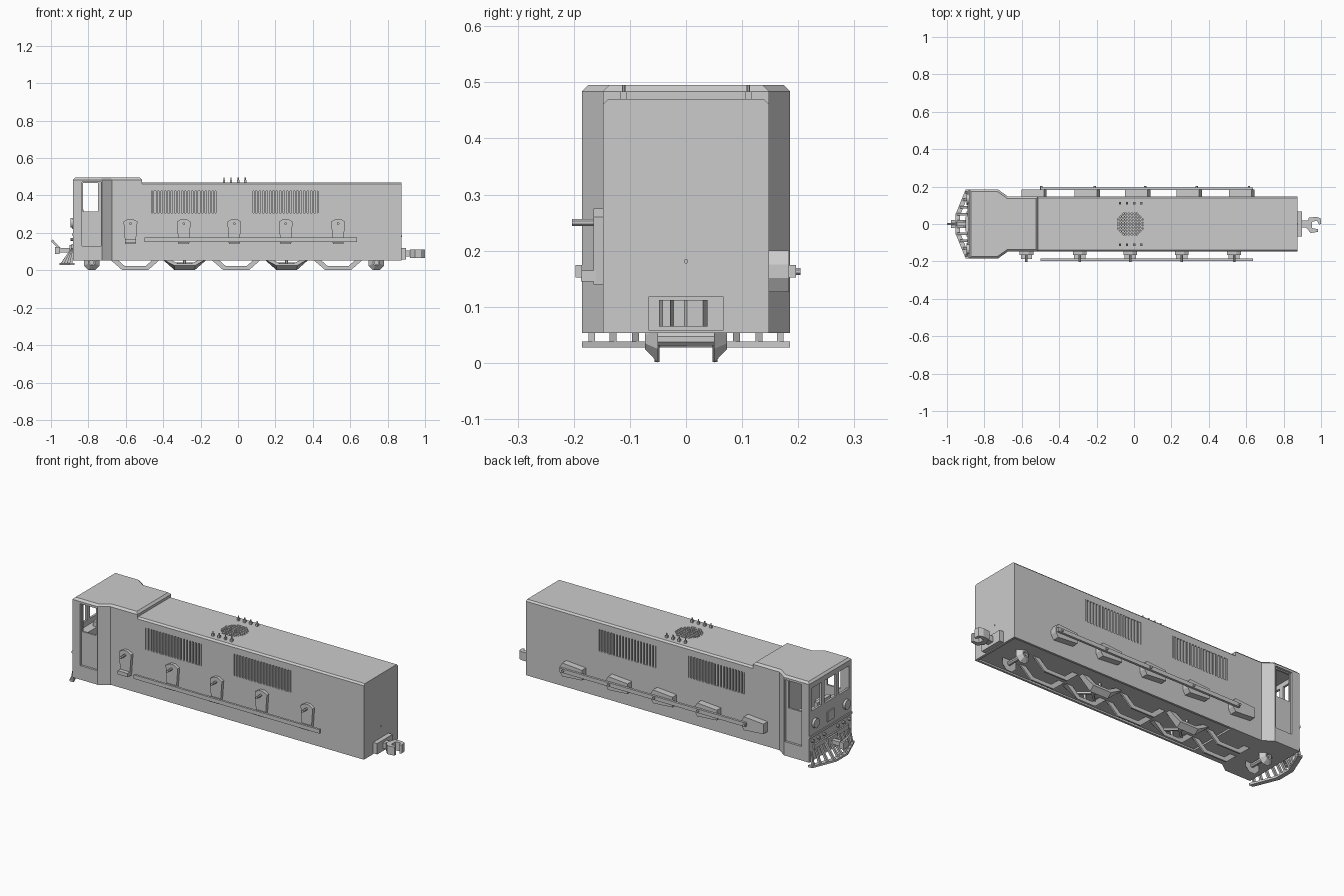
import bpy, bmesh, math
from mathutils import Vector, Matrix

if "Cube" in bpy.data.objects:
    bpy.data.objects.remove(bpy.data.objects["Cube"], do_unlink=True)

GREY = (0.6, 0.6, 0.6, 1)
mat = bpy.data.materials.new("plain_grey")
mat.use_nodes = True
mat.diffuse_color = GREY
mat.node_tree.nodes["Principled BSDF"].inputs["Base Color"].default_value = GREY


def finish(name, bm):
    bmesh.ops.recalc_face_normals(bm, faces=bm.faces)
    me = bpy.data.meshes.new(name)
    bm.to_mesh(me)
    bm.free()
    me.materials.append(mat)
    ob = bpy.data.objects.new(name, me)
    bpy.context.collection.objects.link(ob)
    return ob


def prism(name, pts, axis, a, b, top_bevel=0):
    """Extrude a flat outline from a to b; outline is in the other two axes."""
    place = {"x": lambda p, t: (t, p[0], p[1]),
             "y": lambda p, t: (p[0], t, p[1]),
             "z": lambda p, t: (p[0], p[1], t)}[axis]
    bm = bmesh.new()
    face = bm.faces.new([bm.verts.new(place(p, a)) for p in pts])
    out = bmesh.ops.extrude_face_region(bm, geom=[face])["geom"]
    shift = Vector(place((0, 0), b - a))
    bmesh.ops.translate(bm, vec=shift, verts=[v for v in out if isinstance(v, bmesh.types.BMVert)])
    if top_bevel:
        edges = [e for e in bm.edges if all(abs(v.co.z - b) < 1e-5 for v in e.verts)]
        bmesh.ops.bevel(bm, geom=edges, offset=top_bevel, segments=1, affect="EDGES")
    return finish(name, bm)


def box(name, x0, x1, y0, y1, z0, z1):
    return prism(name, [(x0, y0), (x1, y0), (x1, y1), (x0, y1)], "z", z0, z1)


def rod(name, p, q, r1, r2=None, sides=8):
    p, q = Vector(p), Vector(q)
    d = q - p
    bm = bmesh.new()
    m = Matrix.Translation((p + q) / 2) @ d.to_track_quat("Z", "Y").to_matrix().to_4x4()
    m = m @ Matrix.Rotation(math.pi / sides, 4, "Z")
    bmesh.ops.create_cone(bm, cap_ends=True, segments=sides, radius1=r1,
                          radius2=r1 if r2 is None else r2, depth=d.length, matrix=m)
    return finish(name, bm)


def cut(ob, cutters):
    for c in cutters:
        mod = ob.modifiers.new("cut", "BOOLEAN")
        mod.object, mod.operation, mod.solver = c, "DIFFERENCE", "EXACT"
    bpy.context.view_layer.update()
    me = bpy.data.meshes.new_from_object(ob.evaluated_get(bpy.context.evaluated_depsgraph_get()))
    ob.modifiers.clear()
    ob.data = me
    for c in cutters:
        bpy.data.objects.remove(c, do_unlink=True)


# Long hood with chamfered roof edges, louvre openings and a roof fan well
hood = prism("hood", [(-.148, .053), (.148, .053), (.148, .461), (.139, .47), (-.139, .47), (-.148, .461)],
             "x", -.52, .873)
louvres = [(-.462, -.118), (.08, .428)]
fan_x = -.02
cutters = [box("underside_recess", -.49, .86, -.136, .136, .04, .062),
           rod("fan_well", (fan_x, 0, .458), (fan_x, 0, .5), .073)]
for s in (-1, 1):
    for a, b in louvres:
        ys = sorted((s * .134, s * .2))
        cutters.append(box("louvre_opening", a, b, *ys, .305, .425))
cut(hood, cutters)

# Louvre slats
for s in (-1, 1):
    for a, b in louvres:
        n = 19
        step = (b - a) / n
        for i in range(n):
            x = a + step * (i + .5)
            ys = sorted((s * .13, s * .1475))
            box("louvre_slat", x - step * .27, x + step * .27, *ys, .304, .426)

# Roof fan grille and the rows of roof pegs
for i in range(-4, 5):
    o = i * .0155
    h = min(.067, .094 - abs(o))
    box("fan_grille_bar", fan_x + o - .0035, fan_x + o + .0035, -h, h, .456, .4695)
    box("fan_grille_bar", fan_x - h, fan_x + h, o - .0035, o + .0035, .456, .4685)
for x in (-.075, -.037, .001, .039):
    for y in (-.111, .111):
        box("roof_peg", x - .006, x + .006, y - .006, y + .006, .465, .484)
        rod("roof_peg_tip", (x, y, .484), (x, y, .495), .0035)

# Hollow cab with a waisted plan
half = [(-.882, -.185), (-.728, -.185), (-.675, -.148), (-.512, -.148)]
cab = prism("cab", half + [(x, -y) for x, y in reversed(half)], "z", .053, .495, .011)
cutters = [box("cab_room", -.87, -.725, -.163, .163, .08, .48),
           box("side_windows", -.83, -.748, -.3, .3, .315, .466)]
for y0, y1 in ((-.165, -.075), (-.05, .05), (.075, .165)):
    cutters.append(box("front_window", -.95, -.86, y0, y1, .33, .455))
for s in (-1, 1):
    ys = sorted((s * .173, s * .25))
    cutters.append(box("door_recess", -.835, -.733, *ys, .13, .472))
cut(cab, cutters)
box("control_desk", -.871, -.82, -.15, .15, .08, .3)
box("desk_panel", -.845, -.825, -.06, .06, .29, .325)
for y in (-.09, .09):
    box("cab_seat", -.79, -.745, y - .03, y + .03, .08, .27)

# Cab front: centre plate, lamps, sill and bolts
box("front_plate", -.888, -.88, -.03, .03, .22, .275)
box("front_sill", -.888, -.88, -.185, .185, .185, .197)
for s in (-1, 1):
    rod("front_lamp", (-.88, s * .135, .255), (-.895, s * .135, .255), .026, sides=16)
    for y in (.06, .11, .16):
        rod("front_bolt", (-.88, s * y, .165), (-.895, s * y, .165), .008)

# Slanted pilot with a V shaped foot bar
outer = [(-.875, -.185), (-.9, -.185), (-.955, -.05), (-.955, .05), (-.9, .185), (-.875, .185)]
inner = [(-.883, .165), (-.93, .045), (-.93, -.045), (-.883, -.165)]
prism("pilot_foot", outer + inner, "z", .027, .038)
for s in (-1, 1):
    for y in (.015, .052, .09, .13, .168):
        x = -.943 + max(y - .05, 0) * .42
        side = [(-.88, .135), (-.88, .115), (x + .008, .033), (x - .008, .033)]
        prism("pilot_bar", side, "y", s * y - .006, s * y + .006)
box("pilot_beam", -.89, -.88, -.15, .15, .115, .14)

# Front coupler
box("front_coupler_plate", -.9, -.88, -.04, .04, .085, .135)
box("front_coupler_shank", -.975, -.88, -.012, .012, .095, .118)
box("front_coupler_head", -.978, -.955, -.022, .022, .088, .125)
rod("front_coupler_lever", (-.952, 0, .115), (-.996, 0, .16), .009, sides=4)

# Rear coupler with an open claw
box("rear_coupler_plate", .87, .898, -.067, .067, .058, .118)
box("rear_coupler_shank", .89, .93, -.018, .018, .073, .105)
claw = [(.92, -.02), (.945, -.048), (.985, -.042), (.985, -.028), (.953, -.022),
        (.953, .012), (.978, .018), (.99, -.004), (1, .002), (.998, .03), (.975, .038), (.935, .034)]
prism("rear_coupler_claw", claw, "z", .065, .112)
rod("rear_peg", (.87, 0, .181), (.876, 0, .181), .004)

# Shield brackets: upright on one side, turned flat on the other
shield = [(-.028, -.085), (.028, -.085), (.037, .035), (.012, .05), (-.012, .05), (-.037, .035)]
for cx in (-.575, -.29, -.02, .255, .535):
    prism("upright_bracket", [(cx + u, .225 + v) for u, v in shield], "y", -.165, -.145)
    rod("bracket_pin", (cx, -.16, .25), (cx, -.203, .25), .007)
    prism("flat_bracket", [(cx + .058 + v, .163 + u) for u, v in shield], "y", .145, .184)
    rod("bracket_pin", (cx + .08, .18, .163), (cx + .08, .204, .163), .007)
    box("rail_stay", cx - .03, cx + .03, -.187, -.16, .145, .165)

# Side rails
box("side_rail", -.5, .637, -.197, -.185, .152, .174)
box("side_rail", -.5, .637, .183, .196, .152, .174)

# Underframe hoops: thin plates, and two heavier pairs with sloped outer faces
for i, cx in enumerate((-.55, -.285, -.01, .26, .535)):
    heavy = i % 2 == 1
    w = .125 if heavy else .14
    hoop = [(-w, .063), (-w + .07, .002), (w - .07, .002), (w, .063),
            (w - .038, .063), (w - .085, .022), (.085 - w, .022), (.038 - w, .063)]
    for s in (-1, 1):
        ys = sorted((s * .047, s * (.073 if heavy else .056)))
        plate = prism("underframe_hoop", [(cx + u, v) for u, v in hoop], "y", *ys)
        if heavy:
            for v in plate.data.vertices:
                if abs(v.co.y) > .06:
                    v.co.z = .063 - (.063 - v.co.z) * .62
            rod("cross_brace", (cx - .06, -s * .055, .035), (cx + .06, s * .055, .035), .008, sides=4)
            rod("hanger", (cx, s * .056, .02), (cx, s * .056, .063), .008, sides=6)

# Tapered wheels on a short axle near each end
for cx in (-.782, .74):
    for s in (-1, 1):
        wheel = rod("end_wheel", (cx, s * .05, .042), (cx, s * .073, .042), .045, .019)
        cut(wheel, [rod("hub_hole", (cx, s * .06, .042), (cx, s * .09, .042), .011)])
    rod("wheel_axle", (cx, -.055, .042), (cx, .055, .042), .012)
